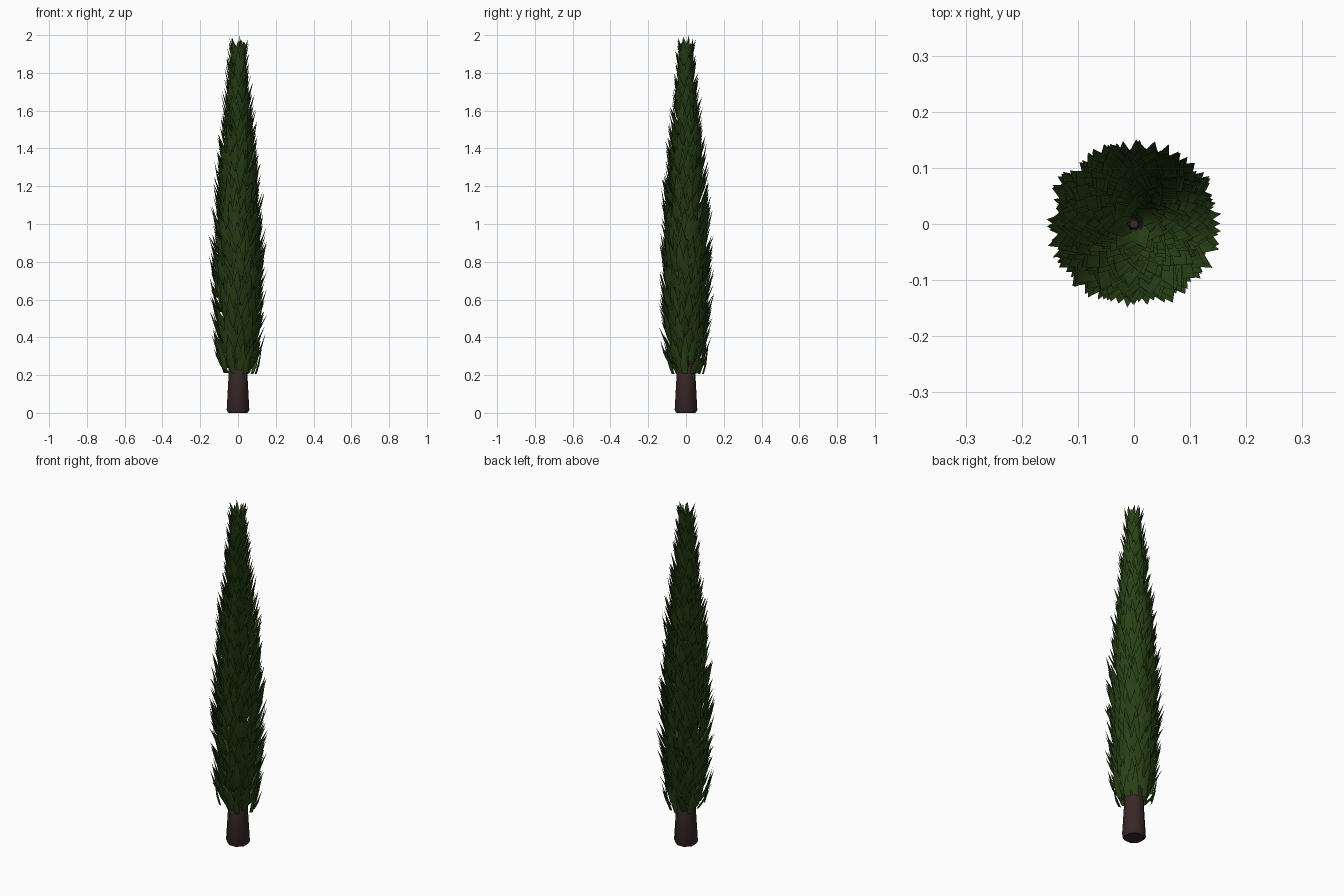
import bpy, bmesh, math, random
from mathutils import Vector

if "Cube" in bpy.data.objects:
    bpy.data.objects.remove(bpy.data.objects["Cube"])

random.seed(7)


def material(name, col):
    m = bpy.data.materials.new(name)
    m.diffuse_color = (*col, 1)
    m.use_nodes = True
    m.node_tree.nodes["Principled BSDF"].inputs["Base Color"].default_value = m.diffuse_color
    return m


green = material("dark leaf green", (0.022, 0.055, 0.008))
brown = material("dark bark brown", (0.04, 0.021, 0.02))


def finish(bm, name, mat):
    me = bpy.data.meshes.new(name)
    bm.to_mesh(me)
    bm.free()
    me.materials.append(mat)
    ob = bpy.data.objects.new(name, me)
    bpy.context.collection.objects.link(ob)
    return ob


# Trunk: tapered eight-sided stem running up inside the crown
bm = bmesh.new()
rings = []
for z, r in [(0, 0.055), (0.015, 0.065), (0.2, 0.054), (0.6, 0.045), (1.2, 0.03), (1.85, 0.008)]:
    rings.append([bm.verts.new((r * math.cos((i + .5) * math.pi / 4),
                                r * math.sin((i + .5) * math.pi / 4), z)) for i in range(8)])
for a, b in zip(rings, rings[1:]):
    for i in range(8):
        bm.faces.new((a[i], a[(i + 1) % 8], b[(i + 1) % 8], b[i]))
bm.faces.new(rings[0][::-1])
bm.faces.new(rings[-1])
for f in bm.faces:
    f.smooth = len(f.verts) == 4
finish(bm, "trunk", brown)

# Crown outline: height, radius reached by the leaf tips
PROFILE = [(0.2, 0.105), (0.4, 0.137), (0.65, 0.15), (0.9, 0.148), (1.1, 0.138),
           (1.3, 0.122), (1.5, 0.102), (1.7, 0.08), (1.85, 0.066), (2.0, 0.05)]


def radius(z):
    z = min(max(z, 0.2), 2.0)
    for (z0, r0), (z1, r1) in zip(PROFILE, PROFILE[1:]):
        if z <= z1:
            return r0 + (r1 - r0) * (z - z0) / (z1 - z0)


# Leaf: pointed blade folded along its middle, blunt at the base
def leaf(bm, ang, z, length, width, base_r, tip_r):
    out = Vector((math.cos(ang), math.sin(ang), 0))
    side = Vector((-math.sin(ang), math.cos(ang), 0))
    base = out * base_r + Vector((0, 0, z))
    tip = out * tip_r + side * random.uniform(-.015, .015) + Vector((0, 0, z + length))
    normal = side.cross(tip - base).normalized()
    rows = []
    for t, w, lift in [(0, 0.75, 0.0), (0.35, 1.0, 0.006)]:
        c = base.lerp(tip, t) + normal * lift
        rows.append([bm.verts.new(c + side * s * w * width / 2 - normal * abs(s) * 0.009)
                     for s in (-1, 0, 1)])
    end = bm.verts.new(tip)
    lo, hi = rows
    for i in (0, 1):
        bm.faces.new((lo[i], lo[i + 1], hi[i + 1], hi[i]))
        bm.faces.new((hi[i], hi[i + 1], end))


# Foliage: overlapping rings of leaves
bm = bmesh.new()
levels = 48
for k in range(levels):
    z0 = 0.21 + 1.66 * k / (levels - 1)
    count = max(7, round(radius(z0) * 120))
    for i in range(count):
        ang = 2 * math.pi * (i + 0.5 * (k % 2) + random.uniform(-.3, .3)) / count + k * 0.13
        z = max(0.205, z0 + random.uniform(-.02, .02))
        length = min(random.uniform(0.1, 0.17), 1.985 - z + random.uniform(-.03, .01))
        tip_r = radius(z + length) * random.uniform(0.86, 1.09)
        base_r = max(0.012, min(radius(z), tip_r) - random.uniform(0.03, 0.055))
        if k < 3:
            base_r = radius(z) - random.uniform(0.005, 0.05)
        leaf(bm, ang, z, length, random.uniform(0.038, 0.05), base_r, tip_r)
for v in bm.verts:
    v.co.y *= 0.96
leaf(bm, 0.4, 1.86, 0.14, 0.035, 0.012, 0.015)
for f in bm.faces:
    f.smooth = True
finish(bm, "foliage", green)
